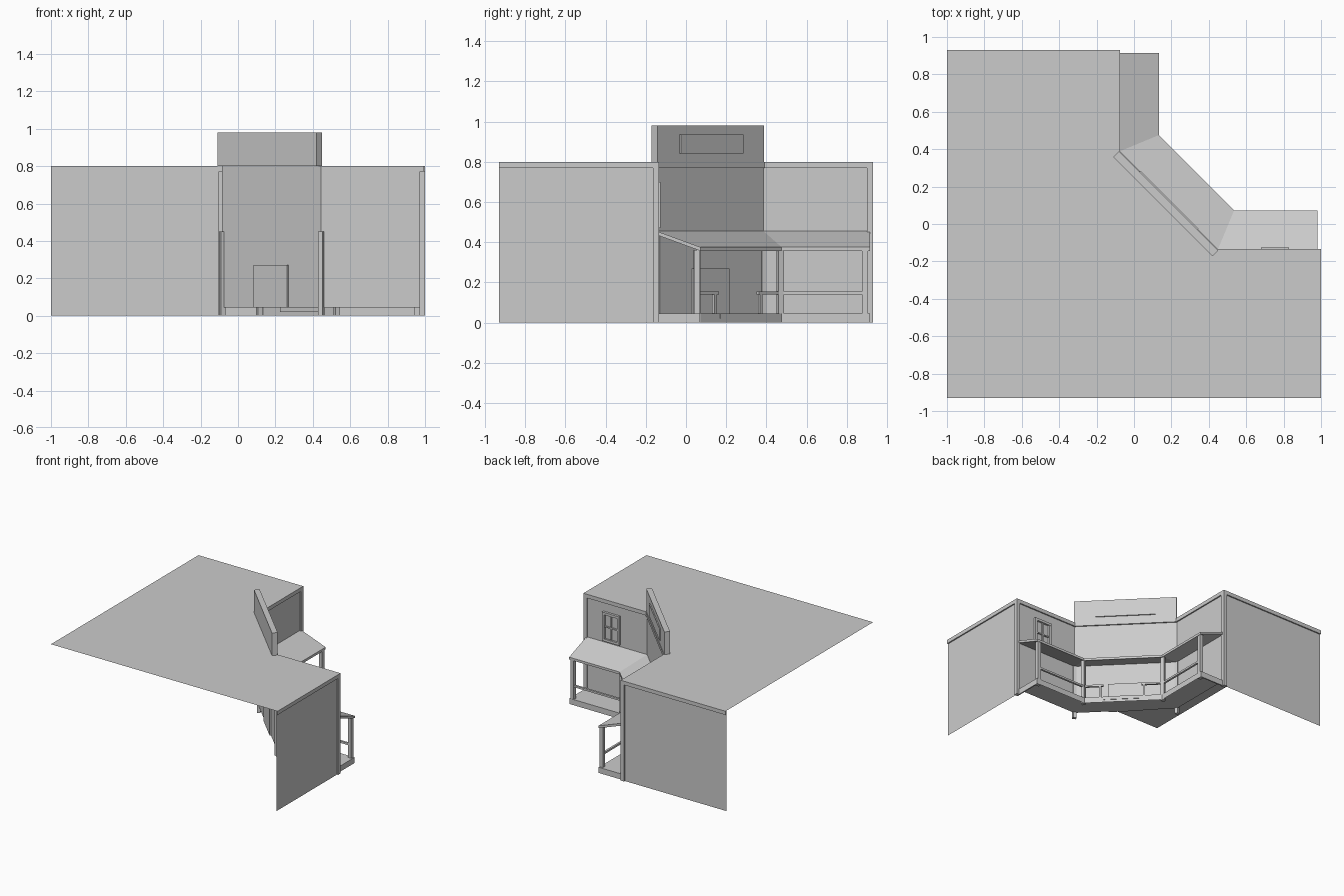
import bpy
from math import radians, atan2, hypot
from mathutils import Vector

if "Cube" in bpy.data.objects:
    bpy.data.objects.remove(bpy.data.objects["Cube"])


def mesh(name, verts, faces):
    me = bpy.data.meshes.new(name)
    me.from_pydata([tuple(v) for v in verts], [], faces)
    ob = bpy.data.objects.new(name, me)
    bpy.context.collection.objects.link(ob)
    return ob


def offset(path, d):
    """Shift a plan path sideways (to its left) with mitred corners."""
    pts = [Vector(p) for p in path]
    dirs = [(b - a).normalized() for a, b in zip(pts, pts[1:])]
    norms = [Vector((-v.y, v.x)) for v in dirs]
    out = []
    for i, p in enumerate(pts):
        a, b = norms[max(i - 1, 0)], norms[min(i, len(norms) - 1)]
        m = (a + b).normalized()
        out.append(p + m * (d / m.dot(a)))
    return out


def sweep(name, path, profile, closed=False, caps=True):
    """Run a profile of (outward distance, height) along a plan path."""
    n, k = len(path), len(profile)
    rows = [[(p.x, p.y, z) for p in offset(path, d)] for d, z in profile]
    verts = [v for r in rows for v in r]
    faces = []
    for j in range(k if closed else k - 1):
        q = (j + 1) % k
        faces += [(j * n + i, q * n + i, q * n + i + 1, j * n + i + 1) for i in range(n - 1)]
    if caps and k > 2:
        faces += [tuple(j * n for j in range(k)), tuple(j * n + n - 1 for j in reversed(range(k)))]
    return mesh(name, verts, faces)


def box(name, cx, cy, z0, z1, sx, sy, deg=0):
    bpy.ops.mesh.primitive_cube_add(size=1, location=(cx, cy, (z0 + z1) / 2),
                                    rotation=(0, 0, radians(deg)))
    ob = bpy.context.object
    ob.name = name
    ob.scale = (sx, sy, z1 - z0)
    return ob


def rail(name, a, b):
    d = b - a
    m = (a + b) / 2
    box(name, m.x, m.y, 0.14, 0.155, hypot(*d), 0.016, atan2(d.y, d.x) * 57.29578)


# wall line, slightly inside the roof edge
A, B, C, D = (-.085, .92), (-.085, .385), (.445, -.145), (.99, -.145)
whole = [(-1, .92), A, B, C, D, (.99, -.93)]

# building shell, open at the two hidden sides
edge = offset(whole, .01)
roof = [(p.x, p.y, .8) for p in edge] + [(-1, -.93, .8)]
mesh("flat_roof", roof, [tuple(range(len(roof)))])
sweep("back_wall", whole[:2], [(0, 0), (0, .8)])
sweep("side_wall", whole[-2:], [(0, 0), (0, .8)])
sweep("porch_walls", [A, B, C, D], [(0, .045), (0, .8)])
sweep("roof_fascia", whole, [(0, .77), (.01, .77), (.01, .8), (0, .8)], True)
box("corner_trim_left", -.09, .915, 0, .77, .03, .03)
box("corner_trim_right", .985, -.15, 0, .77, .03, .03)

# false front with blank sign board
box("false_front", .17, .108, .8, .98, .75, .042, -45)
box("blank_sign_board", .187, .127, .84, .935, .44, .008, -45)

# porch deck and sloping awning
porch = [(-.085, .915), B, C, (.98, -.145)]
sweep("porch_deck", porch, [(0, .045), (.215, .045), (.215, 0)], caps=False)
for name, x, y, sx, sy in (("deck_end_left", .0225, .91, .215, .01),
                           ("deck_end_right", .975, -.0375, .01, .215)):
    box(name, x, y, 0, .045, sx, sy)
sweep("porch_awning", porch, [(0, .455), (.218, .375), (.218, .356), (0, .436)], True)

# posts
line = offset(porch, .2)
p0, p1, p2, p3 = line
p0 = Vector((p0.x, .89))
p3 = Vector((.957, p3.y))
for i, (p, deg) in enumerate(((p0, 0), (p1, 22.5), (p2, -67.5), (p3, 0))):
    box(f"porch_post_{i + 1}", p.x, p.y, 0, .362, .028, .028, deg)
for i, (p, deg) in enumerate(((B, 22.5), (C, -22.5))):
    box(f"wall_post_{i + 1}", p[0], p[1], 0, .45, .026, .026, deg)

# railings with an opening for the entrance
rail("railing_left", p0, p1)
rail("railing_right", p2, p3)
for side, end, post, start in (("left", .27, .24, p1), ("right", .75, .79, p2)):
    rail("entrance_rail_" + side, start, p1.lerp(p2, end))
    q = p1.lerp(p2, post)
    box("entrance_post_" + side, q.x, q.y, .045, .14, .016, .016, -45)

# entrance step and door
s = p1.lerp(p2, .5)
box("entrance_step", s.x + .009, s.y + .009, .02, .046, .29, .012, -45)
box("entrance_door", .18, .12, .045, .27, .255, .02, -45)

# upper window: frame, pane and glazing bars
wx, wy, z0, z1 = .755, -.138, .47, .70
box("window_pane", wx, -.144, z0, z1, .14, .006)
for sgn in (-1, 1):
    box("window_side", wx + sgn * .0655, wy, z0, z1, .019, .022)
box("window_sill", wx, wy, z0, z0 + .019, .15, .024)
box("window_head", wx, wy, z1 - .019, z1, .15, .024)
box("window_upright", wx, wy - .002, z0, z1, .01, .016)
box("window_crossbar", wx, wy - .002, .58, .59, .13, .016)
